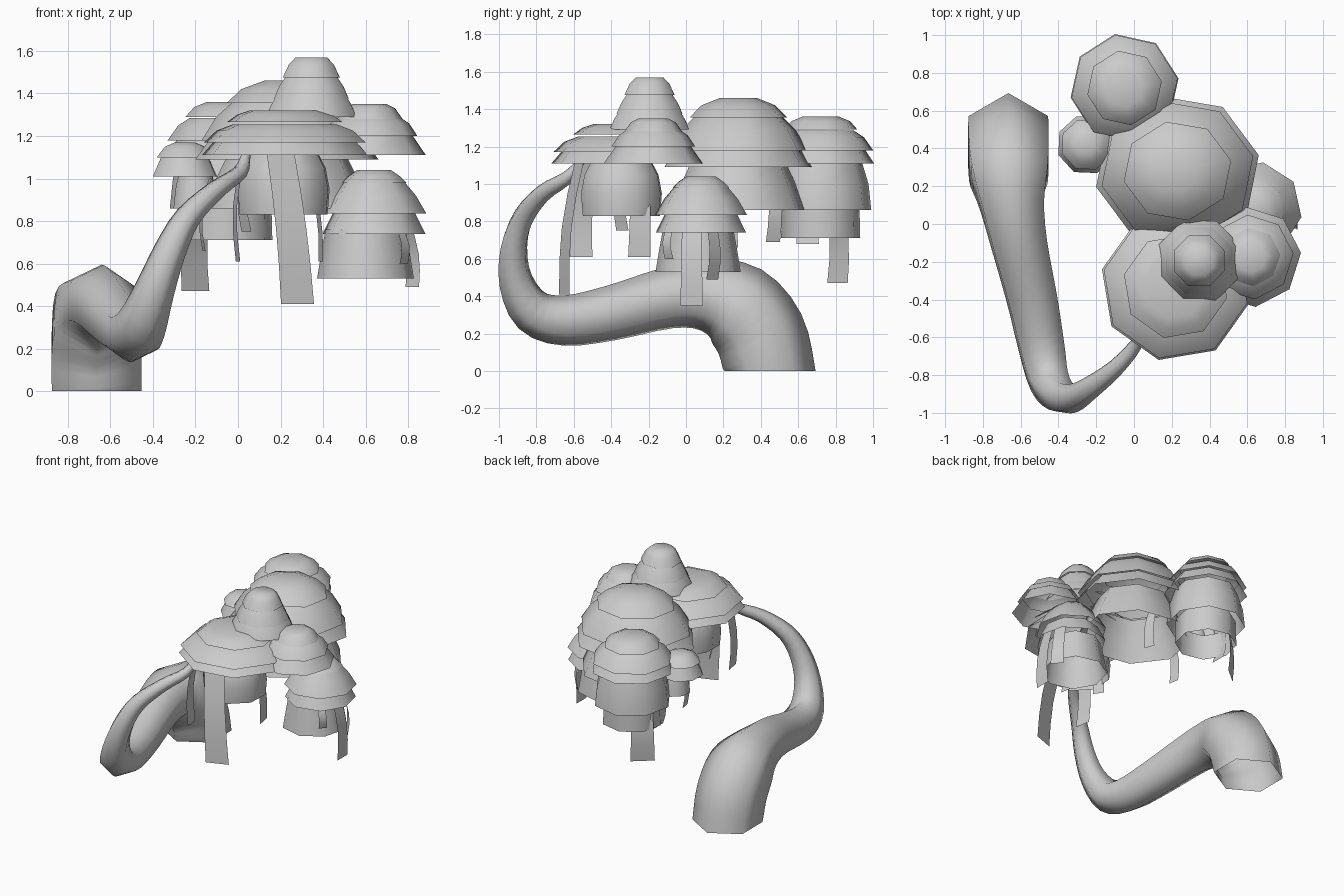
import bpy, bmesh, math
from mathutils import Vector

if "Cube" in bpy.data.objects:
    bpy.data.objects.remove(bpy.data.objects["Cube"], do_unlink=True)

grey = bpy.data.materials.new("plain grey")
grey.use_nodes = True
grey.diffuse_color = (0.6, 0.6, 0.6, 1)
grey.node_tree.nodes["Principled BSDF"].inputs["Base Color"].default_value = (0.6, 0.6, 0.6, 1)


def finish(bm, name):
    mesh = bpy.data.meshes.new(name)
    bm.to_mesh(mesh)
    bm.free()
    mesh.materials.append(grey)
    obj = bpy.data.objects.new(name, mesh)
    bpy.context.collection.objects.link(obj)
    bpy.ops.object.select_all(action='DESELECT')
    obj.select_set(True)
    bpy.context.view_layer.objects.active = obj
    bpy.ops.object.shade_smooth_by_angle(angle=math.radians(80))


def bridge(bm, low, high):
    n = len(low)
    for i in range(n):
        j = (i + 1) % n
        bm.faces.new((low[i], low[j], high[j], high[i]))


def foliage(name, centre, turn, tiers, stretch=(1, 1), capped=True, sides=8):
    """Stacked open shells; each tier is a top-down (radius, z) profile."""
    bm = bmesh.new()
    for k, tier in enumerate(tiers):
        rings = []
        for r, z in tier:
            ring = []
            for i in range(sides):
                a = math.radians(turn) + math.tau * i / sides
                ring.append(bm.verts.new((centre[0] + r * stretch[0] * math.cos(a),
                                          centre[1] + r * stretch[1] * math.sin(a), z)))
            rings.append(ring)
        for high, low in zip(rings, rings[1:]):
            bridge(bm, low, high)
        if capped and k == 0:
            bm.faces.new(rings[0])
    finish(bm, name)


def strip(name, top, bottom, facing, width):
    """Hanging leaf ribbon, slightly bowed and a little wider at its end."""
    a = math.radians(facing)
    out = Vector((math.cos(a), math.sin(a), 0))
    side = Vector((-out.y, out.x, 0))
    top, bottom = Vector(top), Vector(bottom)
    bm = bmesh.new()
    last = None
    for k in range(5):
        t = k / 4
        p = top.lerp(bottom, t) + out * 0.03 * math.sin(math.pi * t)
        half = side * width * (0.42 + 0.08 * t)
        row = [bm.verts.new(p - half), bm.verts.new(p + half)]
        if last:
            bm.faces.new((row[0], row[1], last[1], last[0]))
        last = row
    finish(bm, name)


def smooth_path(points, steps=3):
    """Catmull-Rom interpolation of position and radius together."""
    p = [Vector(q) for q in points]
    p = [p[0] * 2 - p[1]] + p + [p[-1] * 2 - p[-2]]
    result = []
    for a, b, c, d in zip(p, p[1:], p[2:], p[3:]):
        for k in range(steps):
            t = k / steps
            result.append(b + (c - a) * (t / 2) + (a * 2 - b * 5 + c * 4 - d) * (t * t / 2)
                          + (b * 3 - a - c * 3 + d) * (t ** 3 / 2))
    return result + [p[-2]]


# Trunk: six-sided tapering tube, open at the foot, along (x, y, z, radius)
path = smooth_path([
    (-.665, .45, 0, .243), (-.665, .395, .2, .245), (-.66, .27, .35, .235),
    (-.645, .1, .405, .19), (-.61, -.1, .39, .165), (-.54, -.4, .31, .148),
    (-.49, -.65, .27, .135), (-.45, -.82, .32, .12), (-.39, -.91, .48, .095),
    (-.32, -.92, .66, .077), (-.235, -.87, .82, .062), (-.1, -.765, .95, .047),
    (.01, -.64, 1.03, .036), (.04, -.56, 1.12, .02)])
points = [p.to_3d() for p in path]
bm = bmesh.new()
rings = []
normal = Vector((0, 1, 0))
for i, p in enumerate(points):
    before, after = points[max(i - 1, 0)], points[min(i + 1, len(points) - 1)]
    tangent = (after - before).normalized() if i else Vector((0, 0, 1))
    normal = (normal - tangent * normal.dot(tangent)).normalized()
    across = tangent.cross(normal)
    rings.append([bm.verts.new(p + path[i][3] * (normal * math.cos(a) + across * math.sin(a)))
                  for a in (math.tau * k / 6 for k in range(6))])
for low, high in zip(rings, rings[1:]):
    bridge(bm, low, high)
bm.faces.new(rings[-1])
finish(bm, "trunk")

# Foliage clusters
foliage("front_foliage", (.22, -.33), 32, [
    [(.17, 1.32), (.23, 1.3), (.28, 1.265)],
    [(.25, 1.255), (.33, 1.225), (.39, 1.17)],
    [(.32, 1.2), (.4, 1.11)]])
foliage("front_inner_foliage", (.215, -.345), 20, [
    [(.16, 1.14), (.21, 1.05), (.23, .95), (.22, .83)]], capped=False)
foliage("main_foliage", (.23, .28), 12, [
    [(.11, 1.46), (.22, 1.42), (.29, 1.355)],
    [(.26, 1.36), (.34, 1.29), (.41, 1.18)],
    [(.36, 1.2), (.44, 1.09)],
    [(.27, 1.14), (.34, 1.0), (.4, .86)]], stretch=(1, .92))
foliage("back_foliage", (-.05, .72), 10, [
    [(.1, 1.36), (.16, 1.335), (.2, 1.29)],
    [(.18, 1.285), (.235, 1.25), (.285, 1.18)],
    [(.23, 1.2), (.29, 1.11)],
    [(.22, 1.13), (.26, 1.0), (.275, .86)],
    [(.21, .9), (.215, .71)]])
foliage("small_side_foliage", (-.25, .42), 20, [
    [(.05, 1.17), (.1, 1.15), (.14, 1.1)],
    [(.11, 1.12), (.16, 1.01)]])
foliage("small_inner_foliage", (-.2, .42), 20, [
    [(.08, 1.04), (.1, .95), (.11, .86)]], capped=False)
foliage("top_foliage", (.345, -.195), 22, [
    [(.08, 1.57), (.115, 1.535), (.145, 1.475)],
    [(.13, 1.48), (.165, 1.43), (.19, 1.375)],
    [(.175, 1.39), (.205, 1.345), (.23, 1.29)]])
foliage("right_foliage", (.62, -.175), 5, [
    [(.08, 1.35), (.12, 1.33), (.155, 1.28)],
    [(.14, 1.29), (.185, 1.26), (.225, 1.2)],
    [(.19, 1.22), (.265, 1.11)]])
foliage("low_foliage", (.64, .08), 35, [
    [(.08, 1.04), (.125, 1.01), (.155, .98)],
    [(.14, .99), (.2, .92), (.25, .835)],
    [(.19, .85), (.245, .74)]])
foliage("low_inner_foliage", (.6, .065), 8, [
    [(.19, .76), (.21, .65), (.23, .53)]], capped=False)

# Hanging ribbons: top, bottom, facing angle, width
ribbons = [
    ((.2, -.57, 1.12), (.28, -.65, .41), -70, .165),
    ((.03, -.54, 1.12), (0, -.56, .61), 190, .12),
    ((.3, -.25, 1.12), (.39, -.25, .61), 10, .12),
    ((.05, -.34, 1.05), (.04, -.34, .75), 215, .08),
    ((-.17, .78, .95), (-.2, .81, .47), 130, .17),
    ((-.13, .24, 1.0), (-.16, .24, .66), 190, .08),
    ((.22, .47, 1.0), (.25, .465, .69), 20, .08),
    ((-.22, .65, .95), (-.22, .65, .68), 180, .12),
    ((.8, .03, .82), (.86, .03, .35), 0, .12),
    ((.78, .13, .8), (.82, .14, .49), 45, .09),
    ((.75, -.08, .78), (.78, -.09, .6), -40, .06),
]
for n, data in enumerate(ribbons, 1):
    strip(f"hanging_ribbon_{n}", *data)
